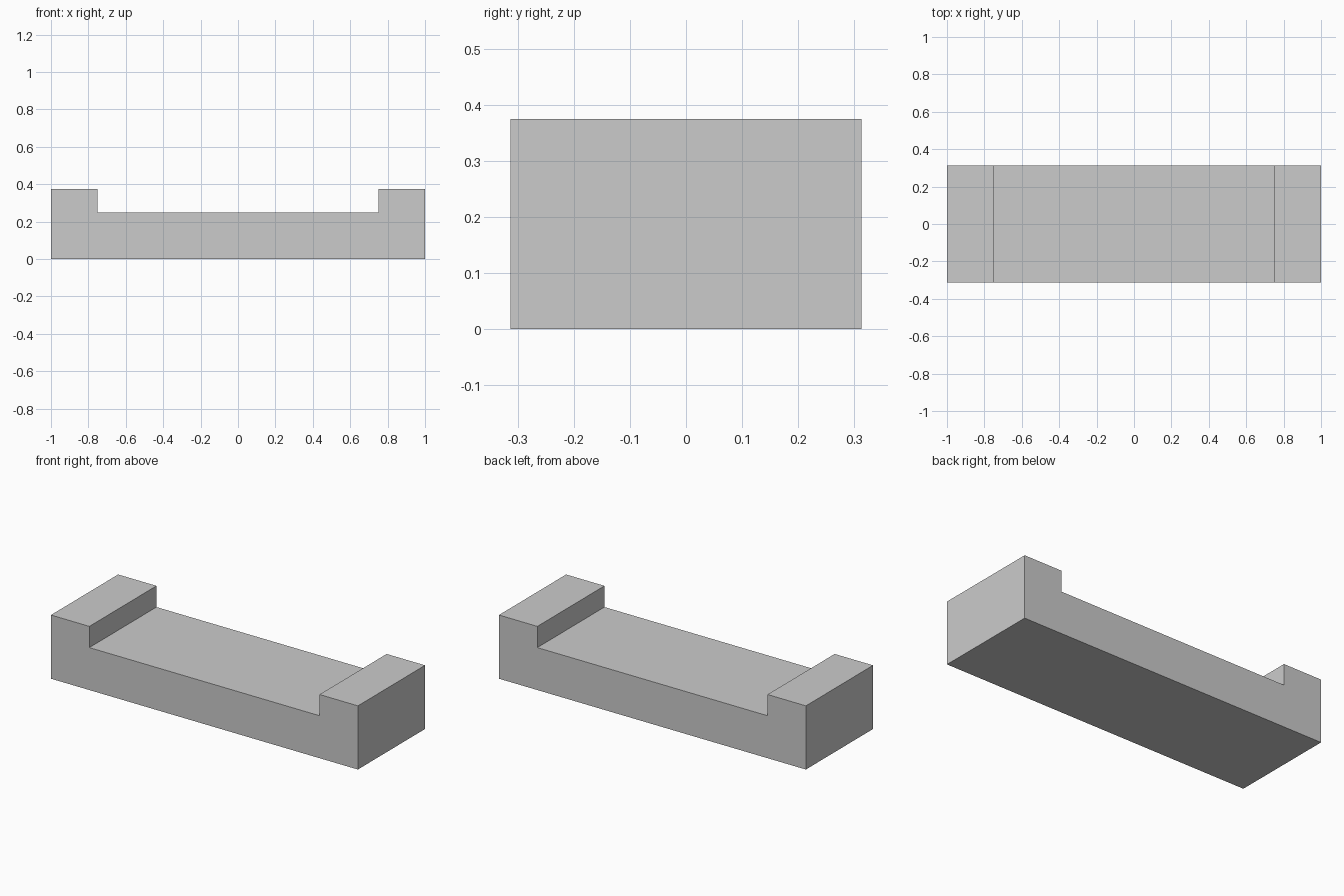
import bpy
import bmesh

if "Cube" in bpy.data.objects:
    bpy.data.objects.remove(bpy.data.objects["Cube"])

HALF_DEPTH = 0.3125

# U-shaped side profile: right half (x, z), mirrored to the left
right = [(1.0, 0.0), (1.0, 0.375), (0.75, 0.375), (0.75, 0.25)]
profile = right + [(-x, z) for x, z in reversed(right)]

# Extrude the profile from front to back
bm = bmesh.new()
face = bm.faces.new([bm.verts.new((x, -HALF_DEPTH, z)) for x, z in profile])
result = bmesh.ops.extrude_face_region(bm, geom=[face], use_keep_orig=True)
moved = [g for g in result["geom"] if isinstance(g, bmesh.types.BMVert)]
bmesh.ops.translate(bm, verts=moved, vec=(0, 2 * HALF_DEPTH, 0))
bmesh.ops.recalc_face_normals(bm, faces=bm.faces)

# Tray block with a raised lip at each end
mesh = bpy.data.meshes.new("channel_block")
bm.to_mesh(mesh)
bm.free()
block = bpy.data.objects.new("channel_block", mesh)
bpy.context.collection.objects.link(block)
